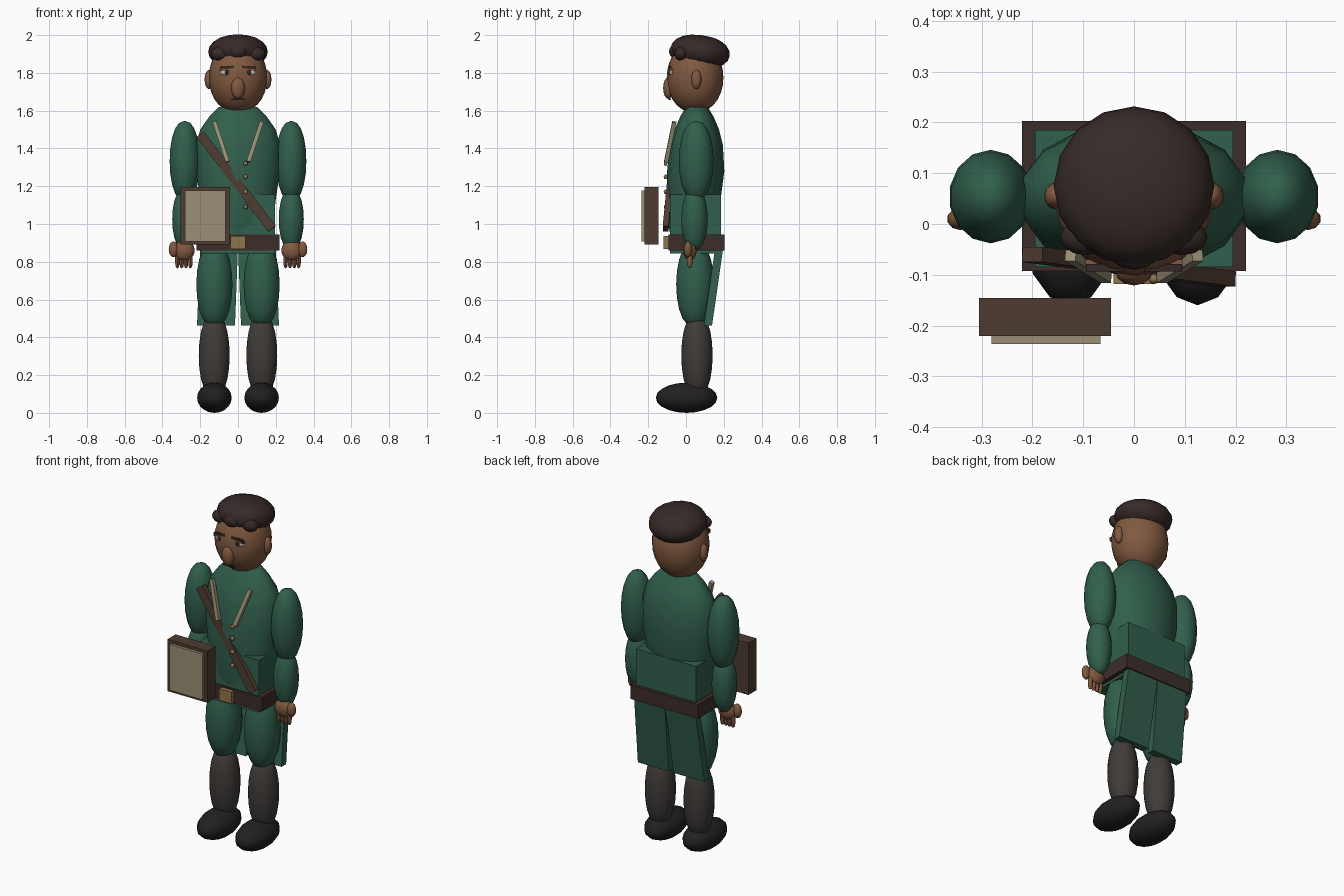
import bpy, bmesh, math
from mathutils import Vector, Matrix, Euler

if "Cube" in bpy.data.objects:
    bpy.data.objects.remove(bpy.data.objects["Cube"])


def mat(name, r, g, b):
    m = bpy.data.materials.new(name)
    m.diffuse_color = (r, g, b, 1)
    m.use_nodes = True
    m.node_tree.nodes["Principled BSDF"].inputs["Base Color"].default_value = m.diffuse_color
    return m


GREEN = mat("green_cloth", 0.03, 0.115, 0.072)
SKIN = mat("skin", 0.22, 0.10, 0.05)
HAIR = mat("hair", 0.036, 0.023, 0.02)
LEATHER = mat("leather", 0.075, 0.045, 0.03)
BELT = mat("belt_leather", 0.045, 0.027, 0.022)
CREAM = mat("cream", 0.33, 0.28, 0.18)
GREY = mat("stocking", 0.05, 0.044, 0.04)
SHOE = mat("shoe", 0.016, 0.014, 0.014)
GOLD = mat("brass", 0.28, 0.18, 0.07)
WHITE = mat("eye_white", 0.6, 0.58, 0.52)
IRIS = mat("iris", 0.02, 0.03, 0.03)


def finish(name, bm, material, smooth=True):
    bmesh.ops.recalc_face_normals(bm, faces=bm.faces)
    me = bpy.data.meshes.new(name)
    bm.to_mesh(me)
    bm.free()
    ob = bpy.data.objects.new(name, me)
    bpy.context.collection.objects.link(ob)
    me.materials.append(material)
    if smooth:
        bpy.ops.object.select_all(action='DESELECT')
        ob.select_set(True)
        bpy.context.view_layer.objects.active = ob
        bpy.ops.object.shade_smooth_by_angle(angle=math.radians(50))
    return ob


def ball(name, c, r, material, seg=14, rings=10, rot=(0, 0, 0), blunt=1.0):
    """Ellipsoid; blunt < 1 gives fuller, capsule-like ends."""
    bm = bmesh.new()
    bmesh.ops.create_uvsphere(bm, u_segments=seg, v_segments=rings, radius=1)
    for v in bm.verts:
        s = math.hypot(v.co.x, v.co.y)
        k = s ** (blunt - 1) if s > 1e-4 else 1
        v.co = Vector((v.co.x * k * r[0], v.co.y * k * r[1], v.co.z * r[2]))
    bm.transform(Matrix.Translation(c) @ Euler(rot).to_matrix().to_4x4())
    return finish(name, bm, material)


def box(name, c, size, material, rot=(0, 0, 0)):
    bm = bmesh.new()
    bmesh.ops.create_cube(bm, size=1)
    bm.transform(Matrix.Translation(c) @ Euler(rot).to_matrix().to_4x4()
                 @ Matrix.Diagonal((*size, 1)))
    return finish(name, bm, material, False)


def bar(name, a, b, width, depth, material):
    """Flat strip from a to b with its face turned to the front."""
    a, b = Vector(a), Vector(b)
    z = (b - a).normalized()
    x = Vector((0, -1, 0)).cross(z).normalized()
    y = z.cross(x)
    m = Matrix((x, y, z)).transposed().to_4x4()
    bm = bmesh.new()
    bmesh.ops.create_cube(bm, size=1)
    bm.transform(Matrix.Translation((a + b) / 2) @ m
                 @ Matrix.Diagonal((width, depth, (b - a).length, 1)))
    return finish(name, bm, material, False)


def loft(name, rings, material, seg=14):
    """Rings of (z, half width, front y, back y)."""
    bm = bmesh.new()
    loops = []
    for z, rx, f, b in rings:
        loops.append([bm.verts.new((rx * math.sin(t), (f + b) / 2 - (b - f) / 2 * math.cos(t), z))
                      for t in (2 * math.pi * i / seg for i in range(seg))])
    for lo, hi in zip(loops, loops[1:]):
        for i in range(seg):
            j = (i + 1) % seg
            bm.faces.new((lo[i], lo[j], hi[j], hi[i]))
    bm.faces.new(loops[0])
    bm.faces.new(loops[-1])
    return finish(name, bm, material)


# Torso, coat waist and belt
loft("torso", [(0.88, 0.17, -0.07, 0.13), (1.0, 0.19, -0.095, 0.155), (1.13, 0.205, -0.1, 0.183),
               (1.28, 0.228, -0.1, 0.203), (1.42, 0.228, -0.085, 0.195), (1.50, 0.205, -0.06, 0.175),
               (1.57, 0.155, -0.03, 0.145), (1.62, 0.105, 0.0, 0.115)], GREEN)
box("coat_waist", (0, 0.05, 1.0), (0.39, 0.27, 0.31), GREEN)
box("belt", (0, 0.055, 0.902), (0.44, 0.295, 0.083), BELT)
box("buckle", (0, -0.103, 0.902), (0.08, 0.03, 0.068), GOLD)
for i, z in enumerate((1.32, 1.25, 1.17, 1.09)):
    ball(f"button_{i}", (0.04, -0.108, z), (0.012, 0.01, 0.012), GOLD, 10, 6)

# Shoulder strap and satchel
bar("shoulder_strap", (-0.2, -0.06, 1.475), (0.18, -0.108, 0.975), 0.05, 0.03, LEATHER)
box("satchel", (-0.175, -0.183, 1.043), (0.26, 0.075, 0.305), LEATHER)
box("satchel_flap", (-0.173, -0.227, 1.043), (0.215, 0.018, 0.27), CREAM)

# Head, hair and nose
ball("head", (0, 0.048, 1.775), (0.155, 0.15, 0.185), SKIN, 20, 14, blunt=0.9)
ball("hair", (0, 0.075, 1.912), (0.158, 0.158, 0.088), HAIR, 16, 10,
     rot=(math.radians(-8), 0, 0), blunt=0.85)
for i, x in enumerate((-0.095, 0, 0.095)):
    ball(f"curl_{i}", (x, -0.055 + abs(x) * 0.3, 1.913 - abs(x) * 0.12),
         (0.05, 0.035, 0.037), HAIR, 12, 8)
ball("nose", (0, -0.093, 1.72), (0.037, 0.028, 0.058), SKIN, 12, 8)
box("mouth", (0, -0.086, 1.661), (0.07, 0.012, 0.007), HAIR)

# Paired parts, built for each side
for side, s in (("left", 1), ("right", -1)):
    ball(f"ear_{side}", (s * 0.153, 0.055, 1.765), (0.024, 0.027, 0.051), SKIN, 12, 8)
    ball(f"eye_{side}", (s * 0.06, -0.075, 1.803), (0.033, 0.014, 0.019), WHITE, 12, 8)
    ball(f"iris_{side}", (s * 0.058, -0.088, 1.803), (0.013, 0.006, 0.014), IRIS, 10, 6)
    box(f"upper_lid_{side}", (s * 0.06, -0.08, 1.816), (0.07, 0.02, 0.01), SKIN)
    box(f"eyebrow_{side}", (s * 0.057, -0.086, 1.829), (0.074, 0.014, 0.013), HAIR,
        (0, s * math.radians(5), 0))
    bar(f"lapel_{side}", (s * 0.125, -0.062, 1.54), (s * 0.055, -0.105, 1.33), 0.022, 0.022, CREAM)

    # Arm
    ball(f"upper_arm_{side}", (s * 0.282, 0.054, 1.333), (0.082, 0.092, 0.213), GREEN, blunt=0.85)
    ball(f"forearm_{side}", (s * 0.282, 0.045, 1.025), (0.068, 0.07, 0.165), GREEN, blunt=0.85)
    ball(f"hand_{side}", (s * 0.285, 0.02, 0.86), (0.056, 0.036, 0.055), SKIN, 12, 8)
    ball(f"thumb_{side}", (s * 0.342, 0.01, 0.866), (0.026, 0.022, 0.042), SKIN, 10, 8)
    for i in range(4):
        ball(f"finger_{side}_{i}", (s * (0.252 + 0.023 * i), 0.02, 0.81),
             (0.012, 0.015, 0.045), SKIN, 8, 6, blunt=0.6)

    # Leg
    ball(f"thigh_{side}", (s * 0.125, 0.048, 0.68), (0.098, 0.1, 0.225), GREEN, blunt=0.8)
    ball(f"shin_{side}", (s * 0.126, 0.058, 0.305), (0.084, 0.083, 0.215), GREY, blunt=0.75)
    ball(f"shoe_{side}", (s * 0.125, 0.003, 0.08), (0.094, 0.163, 0.08), SHOE, 14, 10)

    # Coat tail: slanted tapering panel behind the leg
    bm = bmesh.new()
    bmesh.ops.create_cube(bm, size=1)
    for v in bm.verts:
        top, outer, back = v.co.z > 0, v.co.x > 0, v.co.y > 0
        x = (0.2 if outer else 0.0) if top else (0.217 if outer else 0.016)
        y = (0.198 if back else 0.155) if top else (0.138 if back else 0.095)
        v.co = (s * x, y, 0.88 if top else 0.463)
    finish(f"coat_tail_{side}", bm, GREEN, False)
